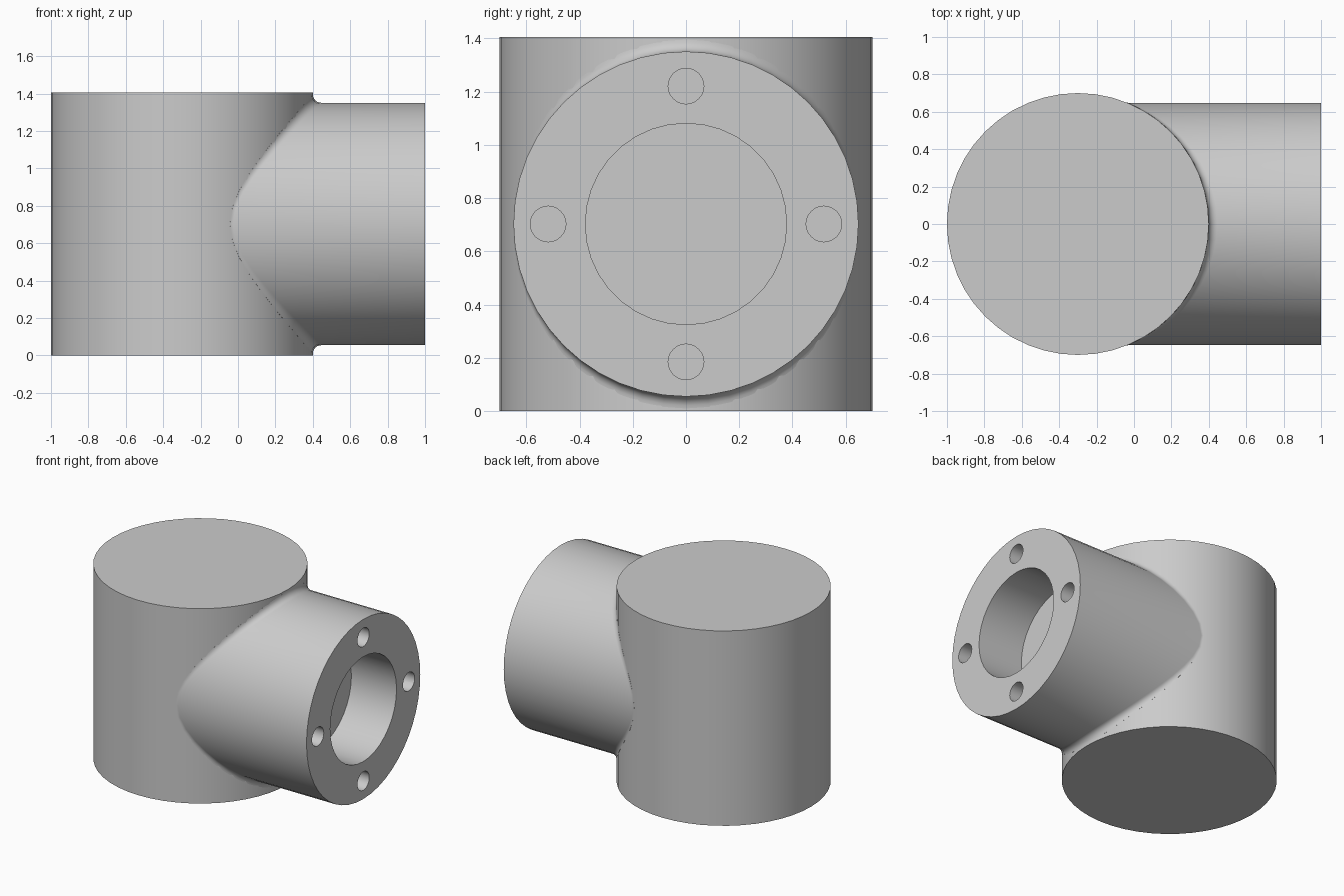
import bpy, bmesh
from math import sin, cos, pi, sqrt
from mathutils import Vector, Matrix

BODY_R, BODY_X, HEIGHT = 0.7, -0.3, 1.405
MID = HEIGHT / 2
BRANCH_R, FACE_X = 0.648, 1.0
FILLET, FILLET_STEPS, SIDES = 0.045, 6, 48
BORE_R, BORE_DEPTH = 0.378, 0.36
BOLT_R, BOLT_CIRCLE = 0.067, 0.518

if "Cube" in bpy.data.objects:
    bpy.data.objects.remove(bpy.data.objects["Cube"])

grey = bpy.data.materials.new("plain_grey")
grey.use_nodes = True
colour = (0.6, 0.6, 0.6, 1)
grey.diffuse_color = colour
for node in grey.node_tree.nodes:
    if node.type == 'BSDF_PRINCIPLED':
        node.inputs["Base Color"].default_value = colour


def make_object(name, bm):
    bmesh.ops.recalc_face_normals(bm, faces=bm.faces)
    mesh = bpy.data.meshes.new(name)
    bm.to_mesh(mesh)
    bm.free()
    mesh.materials.append(grey)
    obj = bpy.data.objects.new(name, mesh)
    bpy.context.collection.objects.link(obj)
    return obj


def add_cylinder(bm, radius, length, matrix, sides):
    bmesh.ops.create_cone(bm, cap_ends=True, segments=sides, radius1=radius,
                          radius2=radius, depth=length, matrix=matrix)


def select_only(obj):
    bpy.ops.object.select_all(action='DESELECT')
    obj.select_set(True)
    bpy.context.view_layer.objects.active = obj


# Upright main body
bm = bmesh.new()
add_cylinder(bm, BODY_R, HEIGHT, Matrix.Translation((BODY_X, 0, MID)), SIDES)
body = make_object("main_body", bm)


# Side branch: one profile per angle, running from the flange face along the
# tube, round the concave fillet and a little way into the body
def branch_profile(angle):
    out = Vector((0, cos(angle), sin(angle)))
    centre = out * (BRANCH_R + FILLET)
    centre.x = sqrt((BODY_R + FILLET) ** 2 - centre.y ** 2)
    to_body = -Vector((centre.x, centre.y, 0)).normalized()
    points = [out * BRANCH_R + Vector((FACE_X - BODY_X, 0, 0))]
    for i in range(FILLET_STEPS + 1):
        direction = (-out).slerp(to_body, i / FILLET_STEPS)
        points.append(centre + direction * FILLET)
    foot = points[-1]
    points.append(Vector((foot.x * 0.9, foot.y * 0.9, foot.z)))
    return [p + Vector((BODY_X, 0, MID)) for p in points]


bm = bmesh.new()
rows = [[bm.verts.new(p) for p in branch_profile(2 * pi * k / SIDES)]
        for k in range(SIDES)]
for k, row in enumerate(rows):
    following = rows[(k + 1) % SIDES]
    for i in range(len(row) - 1):
        bm.faces.new((row[i], following[i], following[i + 1], row[i + 1]))
bm.faces.new([row[0] for row in rows])
hub = bm.verts.new((BODY_X, 0, MID))
for k, row in enumerate(rows):
    bm.faces.new((row[-1], rows[(k + 1) % SIDES][-1], hub))
branch = make_object("side_branch", bm)

# Blind centre bore and four bolt holes cut into the flange face
bm = bmesh.new()
turn = Matrix.Rotation(pi / 2, 4, 'Y')
holes = [(BORE_R, 0, 0, 36)]
holes += [(BOLT_R, BOLT_CIRCLE * cos(k * pi / 2), BOLT_CIRCLE * sin(k * pi / 2), 24)
          for k in range(4)]
for radius, y, z, sides in holes:
    add_cylinder(bm, radius, 2 * BORE_DEPTH,
                 Matrix.Translation((FACE_X, y, MID + z)) @ turn, sides)
cutter = make_object("hole_cutter", bm)
cutter.hide_render = True

select_only(branch)
cut = branch.modifiers.new("holes", 'BOOLEAN')
cut.operation = 'DIFFERENCE'
cut.solver = 'EXACT'
cut.object = cutter
bpy.ops.object.modifier_apply(modifier=cut.name)
bpy.data.objects.remove(cutter)

# Smooth round walls, crisp rims
for obj in (body, branch):
    select_only(obj)
    bpy.ops.object.shade_smooth_by_angle(angle=pi / 6)
